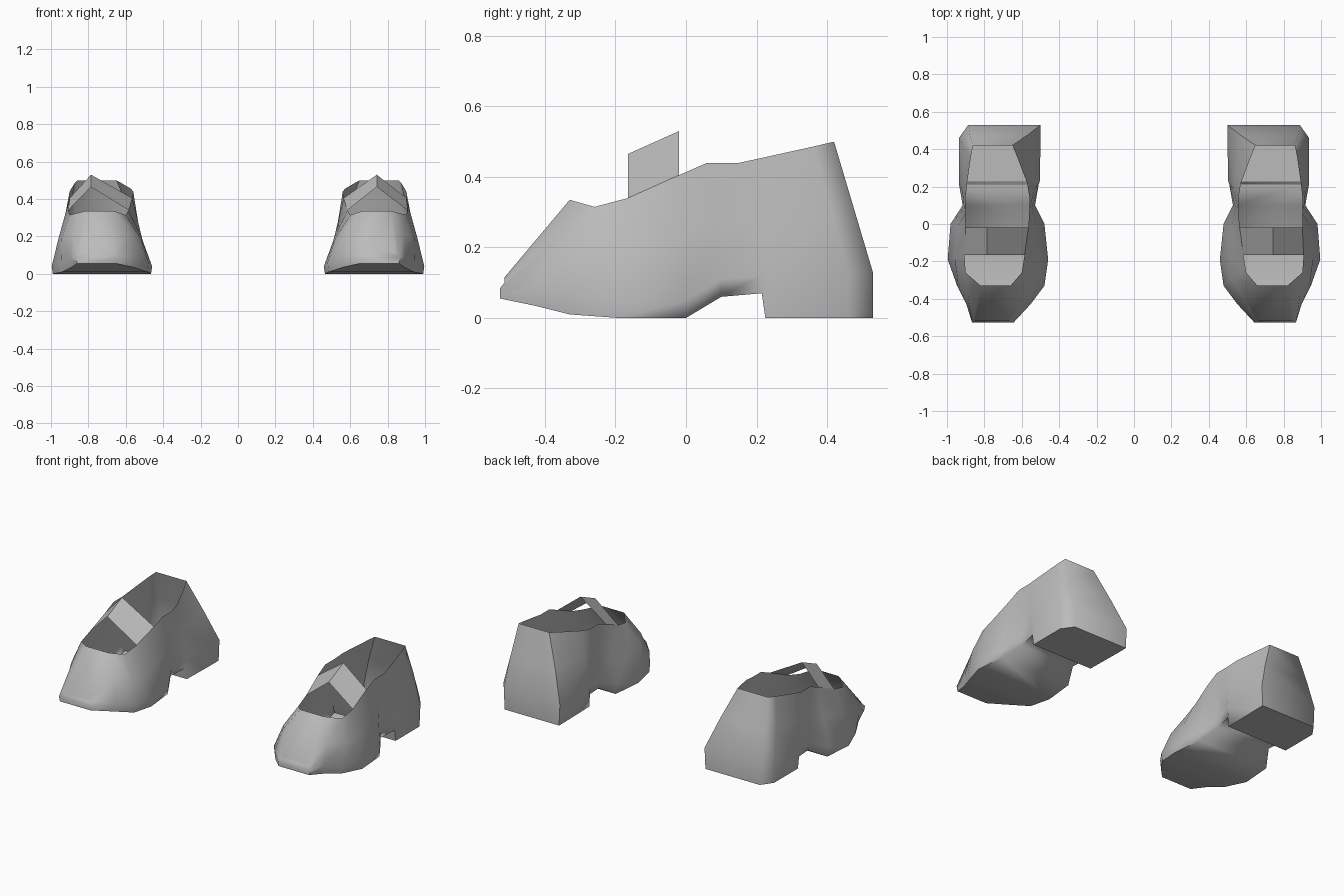
import bpy
import bmesh
from mathutils import Vector

default_cube = bpy.data.objects.get("Cube")
if default_cube:
    bpy.data.objects.remove(default_cube, do_unlink=True)

# One grey leather colour for everything
leather = bpy.data.materials.new("grey_leather")
leather.use_nodes = True
grey = (0.5, 0.5, 0.5, 1)
leather.diffuse_color = grey
leather.node_tree.nodes["Principled BSDF"].inputs["Base Color"].default_value = grey

# Stations from toe to heel: sole edge, rim edge (inner x, outer x, y, z),
# then the height of the sidewall foot and the outward bulge of the wall
STATIONS = [
    ((.65, .86, -.515, .055), (.67, .84, -.515, .115), .03, .005),
    ((.56, .89, -.43, .035), (.66, .82, -.33, .335), .05, .03),
    ((.485, .94, -.33, .01), (.60, .9, -.26, .315), .05, .02),
    ((.465, .99, -.19, 0), (.585, .907, -.165, .34), .04, .008),
    ((.485, .975, 0, 0), (.565, .9, -.02, .405), .05, 0),
    ((.535, .91, .1, .06), (.56, .9, .06, .44), .05, 0),
    ((.515, .93, .215, .07), (.56, .9, .15, .44), .05, 0),
    ((.51, .93, .225, 0), (.572, .892, .22, .455), .12, 0),
    ((.505, .93, .46, 0), (.625, .872, .36, .486), .13, .005),
    ((.505, .88, .53, 0), (.65, .86, .42, .5), .13, .005),
]


def ring(station):
    """Points from the inner rim, down and under the sole, to the outer rim."""
    sole, rim, foot, bulge = station
    sides = []
    for k, out in ((0, -1), (1, 1)):
        base = Vector((sole[k], sole[2], sole[3]))
        top = Vector((rim[k], rim[2], rim[3]))
        low = base + Vector((out * .006, 0, foot))
        mid = low.lerp(top, .5) + Vector((out * bulge, 0, 0))
        sides.append([top, mid, low, base])
    return sides[0] + sides[1][::-1]


def finish(name, bm):
    mesh = bpy.data.meshes.new(name)
    bm.to_mesh(mesh)
    bm.free()
    mesh.materials.append(leather)
    obj = bpy.data.objects.new(name, mesh)
    bpy.context.collection.objects.link(obj)
    return obj


def build_shoe(side, sign):
    # Open shell lofted along the foot
    bm = bmesh.new()
    rings = [[bm.verts.new((p.x * sign, p.y, p.z)) for p in ring(s)]
             for s in STATIONS]
    for a, b in zip(rings, rings[1:]):
        for i in range(len(a) - 1):
            bm.faces.new((a[i], a[i + 1], b[i + 1], b[i]))

    # Toe top, toe tip and heel back close the shell
    toe, cap, back = rings[0], rings[1], rings[-1]
    bm.faces.new((toe[0], cap[0], cap[-1], toe[-1]))
    for end in (toe, back):
        for i in range(3):
            bm.faces.new((end[i], end[i + 1], end[-2 - i], end[-1 - i]))
    for v in toe[2:6]:
        v.co.y -= .012
    bmesh.ops.recalc_face_normals(bm, faces=bm.faces)
    shell = finish(side + "_shoe_shell", bm)
    bpy.ops.object.select_all(action="DESELECT")
    shell.select_set(True)
    bpy.context.view_layer.objects.active = shell
    bpy.ops.object.shade_smooth_by_angle(angle=1.25)


def build_strap(side, sign, peak_x):
    # Folded instep strap peaking above the opening
    bm = bmesh.new()
    rows = []
    for station, peak_z in ((STATIONS[3], .465), (STATIONS[4], .53)):
        inner, outer, y, z = station[1]
        points = [(inner, z), (peak_x, peak_z), (outer, z)]
        rows.append([bm.verts.new((x * sign, y, h)) for x, h in points])
    front, rear = rows
    for i in range(2):
        face = bm.faces.new((front[i], front[i + 1], rear[i + 1], rear[i]))
        face.normal_update()
        if face.normal.z < 0:
            face.normal_flip()
    finish(side + "_shoe_strap", bm)


for side, sign, peak_x in (("left", 1, .742), ("right", -1, .786)):
    build_shoe(side, sign)
    build_strap(side, sign, peak_x)
